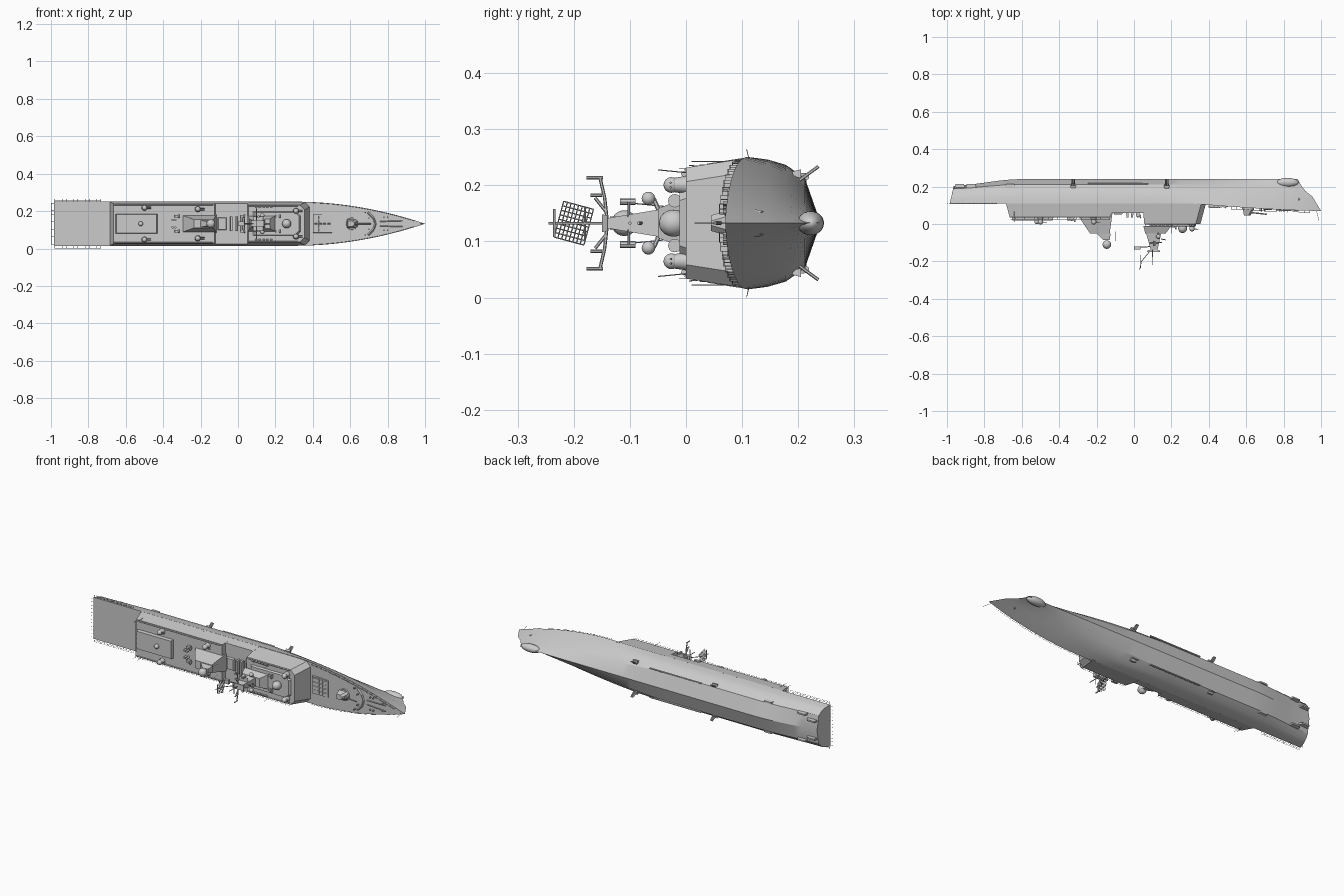
import bpy, bmesh, math
from mathutils import Vector, Matrix

if "Cube" in bpy.data.objects:
    bpy.data.objects.remove(bpy.data.objects["Cube"])

CZ = 0.1325                                   # beam centreline height


def P(x, h, b):
    """ship coords (length, height, beam) -> world; ship's up is -y"""
    return Vector((x, -h, CZ + b))


def finish(name, bm, smooth=0):
    bmesh.ops.recalc_face_normals(bm, faces=bm.faces)
    me = bpy.data.meshes.new(name)
    bm.to_mesh(me)
    bm.free()
    ob = bpy.data.objects.new(name, me)
    bpy.context.collection.objects.link(ob)
    if smooth:
        bpy.ops.object.select_all(action='DESELECT')
        ob.select_set(True)
        bpy.context.view_layer.objects.active = ob
        bpy.ops.object.shade_smooth_by_angle(angle=math.radians(smooth))
    return ob


def frustum(name, h0, a, h1, c, b=0, cham=0):
    """tapered block; a and c are (x_aft, x_fwd, half_width) at heights h0, h1"""
    bm = bmesh.new()
    rings = []
    for h, (x0, x1, w) in ((h0, a), (h1, c)):
        pts = [(x0, -w), (x1 - cham, -w)]
        pts += [(x1, -w + cham), (x1, w - cham)] if cham else []
        pts += [(x1 - cham, w), (x0, w)]
        if not cham:
            pts = [(x0, -w), (x1, -w), (x1, w), (x0, w)]
        rings.append([bm.verts.new(P(x, h, b + q)) for x, q in pts])
    n = len(rings[0])
    for i in range(n):
        j = (i + 1) % n
        bm.faces.new((rings[0][i], rings[0][j], rings[1][j], rings[1][i]))
    bm.faces.new(rings[0])
    bm.faces.new(rings[1])
    return finish(name, bm)


def ball(name, x, h, b, r, sx=1, sh=1, sb=1):
    bm = bmesh.new()
    bmesh.ops.create_uvsphere(bm, u_segments=20, v_segments=12, radius=r)
    bmesh.ops.transform(bm, verts=bm.verts,
                        matrix=Matrix.Translation(P(x, h, b)) @ Matrix.Diagonal((sx, sh, sb, 1)))
    return finish(name, bm, 60)


def rods(name, segs, r=0.0015, r2=None, n=4):
    """round bars between pairs of ship-space points, joined as one object"""
    bm = bmesh.new()
    for p, q in segs:
        p, q = P(*p), P(*q)
        d = q - p
        m = Matrix.Translation((p + q) / 2) @ d.to_track_quat('Z', 'Y').to_matrix().to_4x4()
        bmesh.ops.create_cone(bm, cap_ends=True, segments=n, radius1=r,
                              radius2=r if r2 is None else r2, depth=d.length, matrix=m)
    return finish(name, bm, 40 if n > 6 else 0)


def railing(name, path, h, step=0.025, tall=0.012):
    """posts and a top wire along a deck path of (x, b)"""
    segs = []
    for (x0, b0), (x1, b1) in zip(path, path[1:]):
        n = max(1, round(math.hypot(x1 - x0, b1 - b0) / step))
        for i in range(n + 1):
            x, b = x0 + (x1 - x0) * i / n, b0 + (b1 - b0) * i / n
            segs.append(((x, h, b), (x, h + tall, b)))
        segs.append(((x0, h + tall, b0), (x1, h + tall, b1)))
    rods(name, segs, 0.0007)


def sheer(x):
    return -0.11 if x < 0.3 else -0.07 - 0.04 * (1 - (x - 0.3) / 0.7) ** 1.5


def half_beam(x):
    return 0.118 * (1 - max(0, (x - 0.3) / 0.7) ** 2)


# hull: waterline rows (stern x, bow x, stern h, mid h, half beam, taper start, power)
rows = [(-.985, 1.0, 0, 0, .118, .30, 2), (-.978, .955, -.14, -.145, .1135, .15, 1.8),
        (-.972, .915, -.165, -.178, .104, .05, 1.6), (-.967, .89, -.188, -.212, .08, -.05, 1.4),
        (-.965, .875, -.202, -.24, 0, 0, 1)]
bm = bmesh.new()
N = 40
grid = []
for i in range(N + 1):
    t = i / N
    port, star = [], []
    for k, (xs, xb, hs, hm, w, st, p) in enumerate(rows):
        x = xs + (xb - xs) * t
        u = min(1, max(0, (x + 1) / 0.4))
        h = sheer(x) if k == 0 else hs + (hm - hs) * u * u * (3 - 2 * u)
        b = w * (1 - max(0, (x - st) / (xb - st)) ** p)
        port.append(bm.verts.new(P(x, h, b)))
        if k < 4:
            star.append(bm.verts.new(P(x, h, -b)))
    grid.append(port + star[::-1])
for A, B in zip(grid, grid[1:]):
    for j in range(9):
        bm.faces.new((A[j], A[(j + 1) % 9], B[(j + 1) % 9], B[j]))
bm.faces.new(grid[0])
bmesh.ops.remove_doubles(bm, verts=bm.verts, dist=1e-5)
finish('hull', bm, 25)

# sonar bulb, stabiliser fins, bilge keels, stern bumps
ball('sonar_bulb', 0.82, -0.222, 0, 0.024, 2.5, 1, 0.9)
for s in (-1, 1):
    for x in (-0.325, 0.175):
        frustum('fin_root', -.205, (x - .015, x + .015, .008), -.19, (x - .012, x + .012, .004), s * .088)
        rods('stabiliser_fin', [((x + d, -.2, s * .075), (x + d * .7, -.236, s * .101)) for d in (-.009, 0, .009)], .003, n=6)
    rods('bilge_keel', [((-.245, -.215, s * .082), (.075, -.215, s * .082))], .005, n=6)
    for x, b in ((-.93, .05), (-.87, .075), (-.66, .085)):
        frustum('stern_fitting', -.215, (x - .025, x + .02, .004), -.19, (x - .03, x + .03, .006), s * b)

# superstructure blocks with inward sloping sides
frustum('aft_block', -.112, (-.685, -.285, .1178), -.037, (-.665, -.285, .106))
frustum('mid_block', -.112, (-.286, .056, .1178), -.06, (-.286, .056, .109))
frustum('funnel_base', -.112, (-.29, -.11, .1175), -.037, (-.285, -.125, .106))
frustum('bridge_block', -.112, (.045, .385, .1165), 0, (.055, .355, .099), cham=.025)
frustum('hangar_roof', -.04, (-.655, -.43, .053), -.018, (-.65, -.435, .05))
frustum('aft_mast_house', -.06, (-.31, -.115, .05), .05, (-.235, -.13, .022))
frustum('aft_mast_step', .05, (-.20, -.125, .018), .085, (-.165, -.13, .012))
frustum('bridge_house', -.002, (.08, .335, .065), .012, (.09, .325, .06), cham=.02)
frustum('mast_house', .01, (.05, .2, .042), .05, (.06, .17, .026))
frustum('mast_tower', .05, (.065, .145, .024), .14, (.09, .125, .009))
frustum('mast_top', .14, (.075, .135, .014), .15, (.07, .14, .016))

# radomes
ball('bridge_radome', .26, .022, 0, .024, 1, 1.1, 1)
ball('aft_radome', -.145, .11, 0, .023)
ball('hangar_radome', -.52, -.012, 0, .013)
for s in (-1, 1):
    ball('side_radome', .13, .067, s * .044, .012)
    rods('radome_bracket', [((.13, .045, s * .015), (.13, .058, s * .044))], .004, n=6)
    # close-in guns
    for x, b, h in ((-.5, .085, -.037), (-.215, .078, -.037), (.31, .068, 0)):
        rods('gun_pedestal', [((x, h, s * b), (x, h + .02, s * b))], .016, .013, 12)
        ball('gun_head', x, h + .026, s * b, .014)
        rods('gun_barrels', [((x, h + .026, s * b + d), (x + .035, h + .028, s * b + d)) for d in (-.004, .004)], .002)
    # life raft canisters
    rods('life_rafts', [((x, .004, s * .088), (x + .014, .004, s * .088)) for x in (.09, .11, .13, .15, .17)], .005, n=8)
    # fire control directors
    for x, h in ((.21, .02), (.02, -.04), (-.33, -.02)):
        frustum('director', h - .04, (x - .012, x + .012, .008), h, (x - .008, x + .01, .007), s * .04)
        rods('director_dish', [((x + .01, h, s * .04), (x + .018, h, s * .04))], .006, .012, 12)
    # mast platforms and yard arms
    frustum('mast_platform', .1, (.085, .13, .012), .104, (.08, .135, .014), s * .025)
    rods('mast_sensor', [((.11, .09, s * .038), (.11, .118, s * .038))], .006, n=8)
    rods('yard_arm', [((.1, .14, 0), (.1, .145, s * .045)), ((.1, .145, s * .045), (.1, .153, s * .08)),
                      ((.1, .142, s * .02), (.1, .162, s * .045))], .003, n=6)
    rods('yard_end', [((.1, .148, s * .081), (.1, .177, s * .081)), ((.1, .15, s * .05), (.1, .17, s * .05))], .003, n=6)
    rods('whip_aerial', [((-.66, -.04, s * .1), (-.66, -.005, s * .103)), ((-.1, .04, s * .03), (-.1, .09, s * .035)),
                         ((.2, 0, s * .09), (.2, .05, s * .095)), ((-.64, -.11, s * .11), (-.64, -.01, s * .11))], .001)

# lattice radar panel, tilted, with its pole
a = math.radians(15)
segs = []
for i in range(9):
    t = i / 8 - .5
    for u0, v0, u1, v1 in ((t * .055, -.033, t * .055, .033), (-.0275, t * .066, .0275, t * .066)):
        segs.append(tuple((.035, .2 + u * math.cos(a) - v * math.sin(a), u * math.sin(a) + v * math.cos(a))
                          for u, v in ((u0, v0), (u1, v1))))
rods('lattice_radar', segs, .0011)
rods('radar_pole', [((.09, .14, 0), (.04, .2, 0)), ((.1, .14, 0), (.1, .22, 0)), ((.04, .2, 0), (.03, .245, 0)),
                    ((.035, .235, -.025), (.035, .235, .025)), ((.1, .18, -.03), (.1, .18, .03))], .0022, n=6)
frustum('mast_side_box', .12, (.0, .035, .012), .135, (.0, .035, .012))
rods('mast_spar', [((.02, .125, 0), (.1, .12, 0)), ((.145, .08, 0), (.17, .085, 0)), ((.1, .1, 0), (.15, .1, 0))], .003, n=6)

# launcher bars in the midship gap and fittings
for x in (-.035, -.01, .02):
    frustum('launcher_rack', -.061, (x - .007, x + .007, .04), -.035, (x - .005, x + .005, .038))
frustum('boat_bay', -.061, (-.11, -.06, .035), -.05, (-.105, -.065, .03))
for s in (-1, 1):
    rods('funnel_pipes', [((x, -.04, s * .02), (x, -.015, s * .02)) for x in (-.35, -.335)], .006, n=10)

# deck trim along main roof edges
for s in (-1, 1):
    rods('roof_trim', [((-.665, -.036, s * .1), (-.135, -.036, s * .1)), ((.06, .001, s * .095), (.32, .001, s * .095))], .0025)

# bow: missile cells, gun turret, breakwater, bollards
frustum('cell_base', -.115, (.4, .505, .05), -.09, (.402, .503, .048))
for i in range(4):
    for j in range(4):
        x, b = .417 + i * .023, -.033 + j * .022
        frustum('cell_hatch', -.091, (x - .009, x + .009, .009), -.088, (x - .008, x + .008, .008), b)
rods('gun_ring', [((.61, -.1, 0), (.61, -.078, 0))], .034, .032, 20)
frustum('gun_turret', -.08, (.582, .64, .024), -.045, (.588, .622, .014), cham=.01)
rods('gun_barrel', [((.62, -.062, 0), (.71, -.052, 0))], .0035, n=8)
for s in (-1, 1):
    rods('breakwater', [((.735, -.08, 0), (.725, -.08, s * .03)), ((.725, -.08, s * .03), (.695, -.08, s * .06))], .006)
    rods('bollards', [((x, -.085, s * b), (x, -.066, s * b)) for x, b in ((.78, .035), (.8, .035), (.86, .02), (.68, .06), (.7, .03))], .004, n=8)
    rods('anchor_chain', [((.76, -.075, s * .012), (.88, -.069, s * .016))], .0025)
    rods('anchor', [((.875, -.115, s * .014), (.885, -.135, s * .012))], .011, n=6)
rods('jack_staff', [((.975, -.075, 0), (.99, -.015, 0))], .001)

# railings and flight deck nets
bow_path = [(.4 + .06 * i, half_beam(.4 + .06 * i) - .003) for i in range(10)]
for s in (-1, 1):
    for (x0, b0), (x1, b1) in zip(bow_path, bow_path[1:]):
        railing('bow_rail', [(x0, s * b0), (x1, s * b1)], sheer((x0 + x1) / 2), .03)
    railing('aft_roof_rail', [(-.66, s * .104), (-.13, s * .104)], -.037)
    railing('bridge_rail', [(.06, s * .098), (.33, s * .098)], 0)
    segs = []
    for i in range(13):
        x = -.98 + i * .0205
        segs.append(((x, -.112, s * .115), (x, -.108, s * .1318)))
    segs += [((-.98, -.108, s * .1318), (-.734, -.108, s * .1318)), ((-.98, -.11, s * .125), (-.734, -.11, s * .125))]
    rods('deck_net', segs, .0007)
rods('stern_net', [((-.98, -.112, -.11 + i * .02), (-.9993, -.108, -.11 + i * .02)) for i in range(12)]
     + [((-.999, -.108, -.11), (-.999, -.108, .11))], .0007)
railing('aft_end_rail', [(-.66, -.104), (-.66, .104)], -.037)
